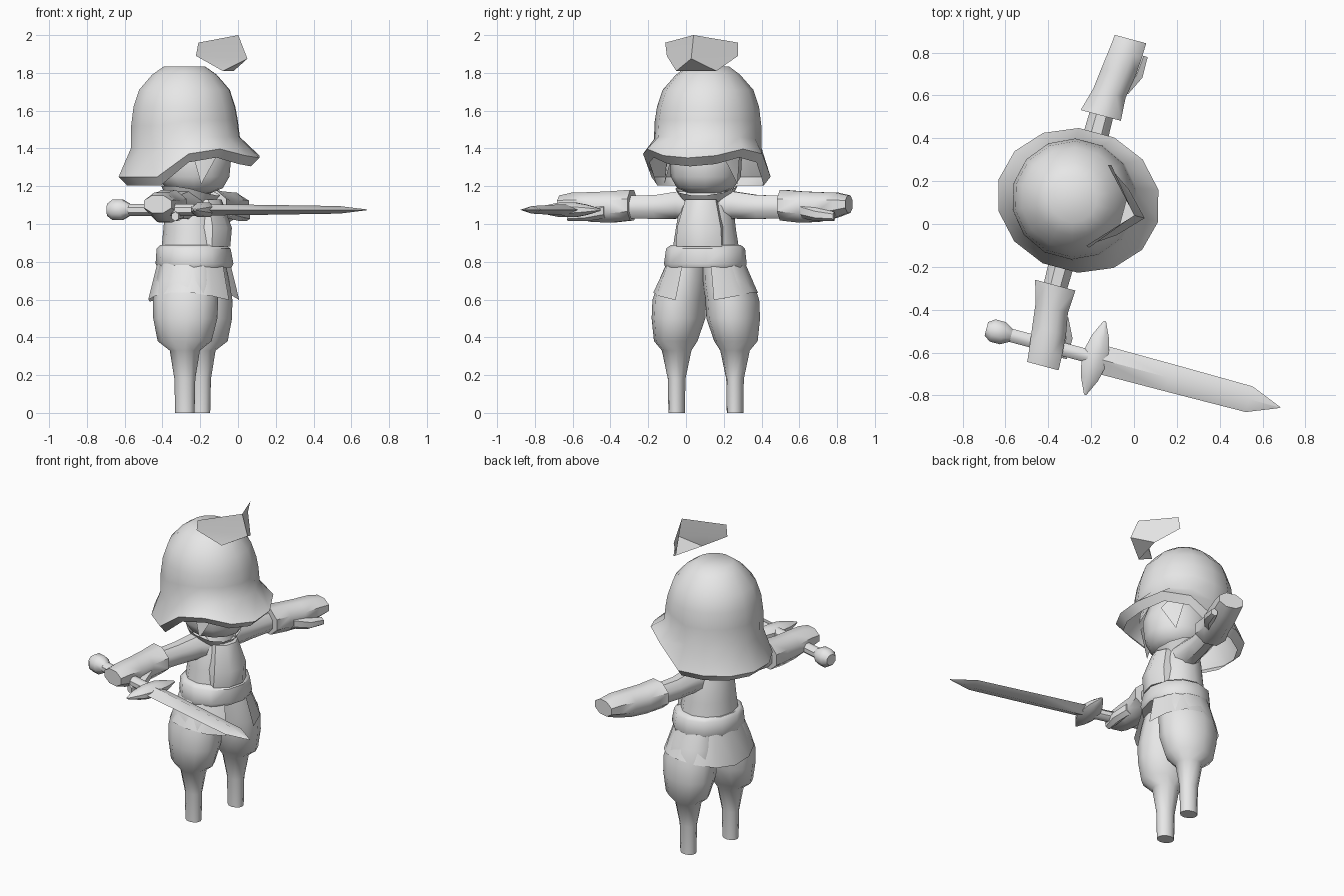
import bpy, bmesh
from math import sin, cos, pi, radians, tau
from mathutils import Matrix, Vector

cube = bpy.data.objects.get("Cube")
if cube:
    bpy.data.objects.remove(cube)

grey = bpy.data.materials.new("plain_grey")
grey.use_nodes = True
grey.diffuse_color = (0.8, 0.8, 0.8, 1)
grey.node_tree.nodes["Principled BSDF"].inputs["Base Color"].default_value = (0.8, 0.8, 0.8, 1)

# The figure is built facing +x with its left on +y, then turned and placed
PLACE = Matrix.Translation((-0.24, 0.105, 0)) @ Matrix.Rotation(radians(-15), 4, 'Z')
AXES = {
    'X': lambda t, a, b: Vector((t, a, b)),
    'Y': lambda t, a, b: Vector((a, t, b)),
    'Z': lambda t, a, b: Vector((a, b, t)),
}


def finish(name, bm, side=1, smooth=45):
    """Turn a bmesh into a placed, shaded object; side=-1 mirrors it."""
    if side < 0:
        bmesh.ops.scale(bm, vec=(1, -1, 1), verts=bm.verts)
    bmesh.ops.recalc_face_normals(bm, faces=bm.faces)
    me = bpy.data.meshes.new(name)
    bm.to_mesh(me)
    bm.free()
    me.materials.append(grey)
    me.shade_smooth()
    me.set_sharp_from_angle(angle=radians(smooth))
    ob = bpy.data.objects.new(name, me)
    ob.matrix_world = PLACE
    bpy.context.scene.collection.objects.link(ob)
    return ob


def loft(name, axis, rings, n=12, caps=(True, True), side=1, gap=0, shape=None, phase=0.5):
    """Skin elliptical rings (position, centre a, centre b, radius a, radius b)."""
    bm = bmesh.new()
    count = n + 1 if gap else n
    rows = []
    for i, (t, ca, cb, ra, rb) in enumerate(rings):
        row = []
        for k in range(count):
            ang = gap + (tau - 2 * gap) * k / n if gap else tau * (k + phase) / n
            co = AXES[axis](t, ca + ra * cos(ang), cb + rb * sin(ang))
            if shape:
                co.z = shape(i, ang, co.z)
            row.append(bm.verts.new(co))
        rows.append(row)
    for low, high in zip(rows, rows[1:]):
        for k in range(n):
            j = (k + 1) % count
            bm.faces.new((low[k], low[j], high[j], high[k]))
    if not gap:
        for row, cap in zip((rows[0], rows[-1]), caps):
            if cap:
                bm.faces.new(row)
    return finish(name, bm, side)


def sheet(name, points, faces, side=1):
    bm = bmesh.new()
    vs = [bm.verts.new(p) for p in points]
    for f in faces:
        bm.faces.new([vs[i] for i in f])
    return finish(name, bm, side)


# Legs, arms, gloves and side hair, one per side
for side, label in ((1, "left"), (-1, "right")):
    loft(label + "_leg", 'Z', [
        (0, 0, .16, .052, .043), (.18, 0, .16, .056, .046), (.33, 0, .16, .08, .078),
        (.38, 0, .165, .145, .113), (.50, 0, .15, .172, .14), (.60, 0, .145, .175, .14),
        (.70, 0, .12, .165, .13), (.79, 0, .10, .15, .11)], side=side)
    loft(label + "_arm", 'Y', [
        (.06, 0, 1.09, .09, .09), (.15, -.01, 1.1, .075, .078),
        (.28, -.02, 1.09, .065, .068), (.45, -.02, 1.09, .06, .065)], n=8, side=side)
    loft(label + "_glove", 'Y', [
        (.41, -.022, 1.10, .105, .088), (.52, -.01, 1.09, .085, .09),
        (.62, .005, 1.09, .088, .085), (.72, .015, 1.10, .085, .072),
        (.79, .02, 1.105, .082, .05)], n=8, side=side)
    loft(label + "_thumb", 'Y', [
        (.54, .05, 1.07, .03, .04), (.63, .09, 1.05, .035, .035),
        (.73, .10, 1.04, .022, .025)], n=6, side=side)
    sheet(label + "_side_hair",
          [(.12, .17, 1.42), (.04, .2, 1.42), (.1, .2, 1.21), (.17, .14, 1.36)],
          [(0, 1, 2), (0, 2, 3)], side)

# Tunic: skirt split at the front, belt, torso, chest panel and collar
loft("skirt", 'Z', [(.79, .005, 0, .195, .205), (.64, .005, 0, .24, .28)], n=12, gap=radians(22),
     shape=lambda i, a, z: z - i * .05 * cos(a) ** 2)
loft("belt", 'Z', [(.77, .01, 0, .195, .213), (.79, .01, 0, .205, .22),
                   (.87, .005, 0, .195, .21), (.89, 0, 0, .17, .185)])
loft("torso", 'Z', [(.86, 0, 0, .165, .178), (.97, 0, 0, .155, .16), (1.08, -.01, 0, .135, .145),
                    (1.16, -.015, 0, .11, .115), (1.25, -.02, 0, .09, .09)])
loft("chest_panel", 'Z', [(.88, .10, 0, .10, .135), (.98, .10, 0, .11, .13),
                          (1.13, .08, 0, .075, .09)], n=8)
loft("collar", 'Z', [(1.10, -.01, 0, .11, .115), (1.2, -.01, 0, .155, .165)], caps=(False, False),
     shape=lambda i, a, z: z - i * .05 * max(0, cos(a)))

# Head and fringe
loft("head", 'Z', [(1.165, .02, 0, .08, .09), (1.19, .01, 0, .15, .15), (1.25, 0, 0, .195, .185),
                   (1.35, 0, 0, .205, .19), (1.46, -.01, 0, .18, .17), (1.54, -.02, 0, .09, .09)])
sheet("fringe", [(.19, -.1, 1.44), (.19, .1, 1.44), (.235, -.02, 1.32), (.2, 0, 1.45)],
      [(0, 2, 3), (3, 2, 1)])


# Helmet: domed crown, flared rim cut high over the face
def rim(i, a, z):
    lift = min(1, max(0, (cos(a) + .02) / .3))
    peak = .05 * max(0, cos(a) - .6) / .4
    return z + {0: .15, 1: .15, 2: .06, 3: .03}.get(i, 0) * lift - (peak if i < 2 else 0)


loft("helmet", 'Z', [
    (1.205, -.02, 0, .34, .30), (1.25, -.02, 0, .385, .335), (1.40, -.04, 0, .295, .285),
    (1.52, -.045, 0, .288, .282), (1.62, -.045, 0, .275, .27), (1.71, -.045, 0, .245, .24),
    (1.79, -.045, 0, .175, .17), (1.835, -.045, 0, .11, .11)],
    n=14, caps=(False, True), shape=rim, phase=0)

# Raised visor floating above the helmet
sheet("visor", [(.25, 0, 2.0), (.30, 0, 1.875)] + [
    (u, s * v, z) for s in (1, -1)
    for u, v, z in ((.085, .2, 1.96), (.07, .195, 1.89), (.195, .11, 1.81))],
    [(0, 2, 3, 1), (1, 3, 4), (0, 1, 6, 5), (1, 7, 6), (1, 4, 7)])

# Sword held forward in the right hand
V, Z = -.69, 1.075
loft("sword_pommel", 'X', [(-.28, V, Z, .035, .035), (-.25, V, Z, .058, .058),
                           (-.20, V, Z, .058, .058), (-.16, V, Z, .034, .034)], n=8)
loft("sword_grip", 'X', [(-.17, V, Z, .034, .034), (.24, V, Z, .034, .034)], n=8)
loft("sword_guard", 'Y', [(V + t, .245, Z, r, h) for t, r, h in (
    (-.178, .006, .006), (-.1, .045, .03), (-.04, .06, .042),
    (.04, .06, .042), (.1, .045, .03), (.178, .006, .006))], n=8)
loft("sword_blade", 'X', [(.25, V, Z, .068, .03), (.6, V, Z, .066, .026),
                          (.99, V, Z, .062, .02), (1.14, V, Z, .002, .002)], n=4, phase=0)
